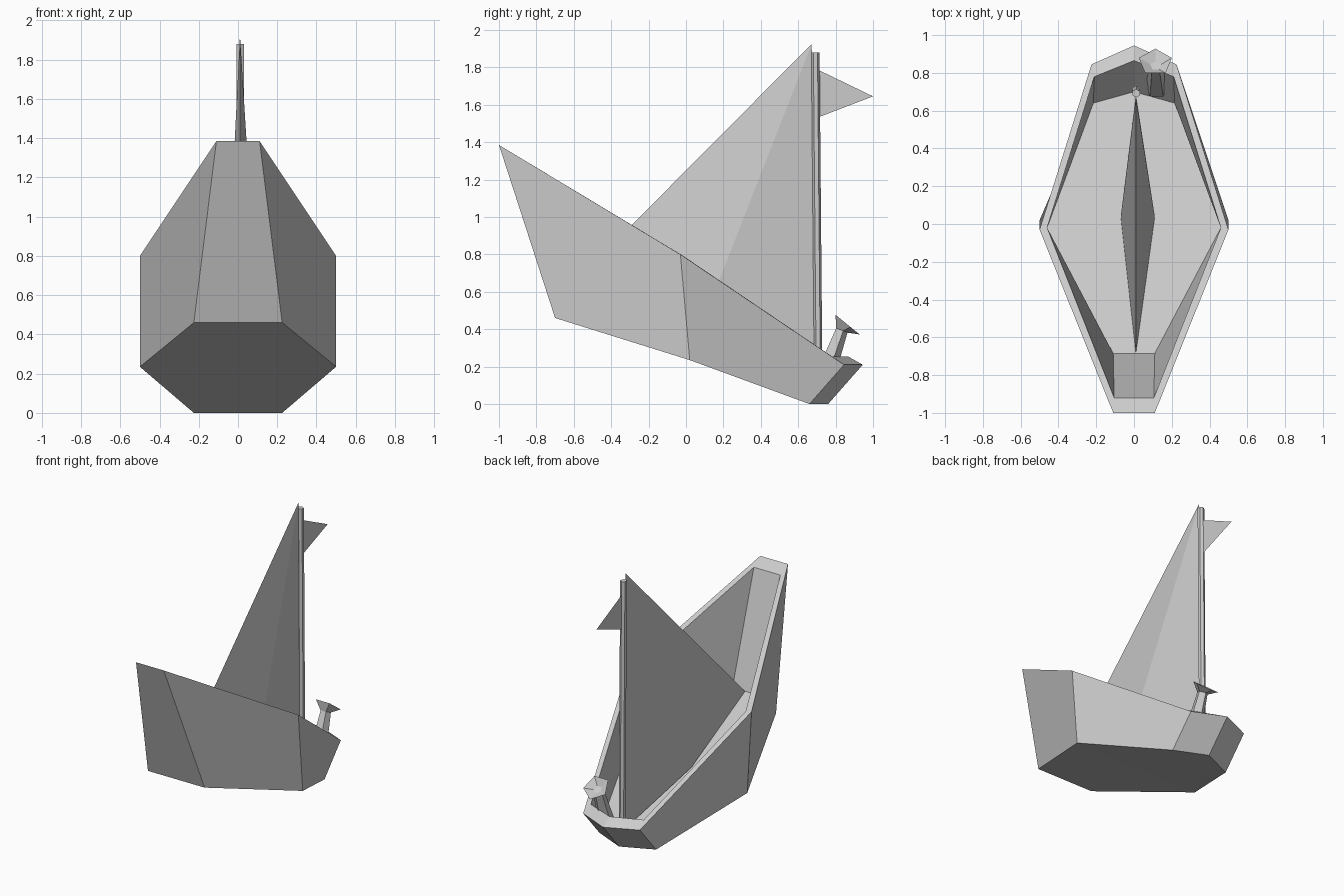
import bpy
from math import sin, cos, pi
from mathutils import Vector

if "Cube" in bpy.data.objects:
    bpy.data.objects.remove(bpy.data.objects["Cube"])


def make_object(name, verts, faces):
    mesh = bpy.data.meshes.new(name)
    mesh.from_pydata([tuple(v) for v in verts], [], faces)
    mesh.update()
    obj = bpy.data.objects.new(name, mesh)
    bpy.context.collection.objects.link(obj)
    return obj


def lofted(name, rings, caps):
    """Skin consecutive rings of equal size; caps are extra faces."""
    n = len(rings[0])
    verts = [v for ring in rings for v in ring]
    faces = [(r * n + i, r * n + (i + 1) % n, (r + 1) * n + (i + 1) % n, (r + 1) * n + i)
             for r in range(len(rings) - 1) for i in range(n)]
    return make_object(name, verts, faces + caps)


def mirrored_ring(stern, mid, bow, tip):
    """Half outline to a closed 7-point outline, counter-clockwise from above."""
    half = [stern, mid, bow]
    return half + [tip] + [(-x, y, z) for x, y, z in reversed(half)]


def circle(center, axis, radius, sides):
    axis = Vector(axis).normalized()
    u = Vector((1, 0, 0))
    v = axis.cross(u)
    return [Vector(center) + radius * (cos(a) * u + sin(a) * v)
            for a in (pi / 2 + 2 * pi * i / sides for i in range(sides))]


# Hull: outer keel, outer rim, inner rim, deck
hull_rings = [
    mirrored_ring((0.225, -0.70, 0.46), (0.50, 0.02, 0.235), (0.225, 0.66, 0.0), (0, 0.76, 0.0)),
    mirrored_ring((0.11, -1.0, 1.385), (0.50, -0.03, 0.80), (0.225, 0.845, 0.21), (0, 0.945, 0.21)),
    mirrored_ring((0.105, -0.92, 1.335), (0.46, -0.02, 0.795), (0.21, 0.78, 0.255), (0, 0.865, 0.255)),
    mirrored_ring((0.11, -0.685, 0.56), (0.46, -0.02, 0.32), (0.215, 0.64, 0.085), (0, 0.70, 0.085)),
]
hull_caps = [(0, 6, 5, 1), (1, 5, 4, 3, 2), (21, 22, 26, 27), (22, 23, 24, 25, 26)]
lofted("hull", hull_rings, hull_caps)

# Mast
up = (0, 0, 1)
lofted("mast", [circle((0.012, 0.708, 0.08), up, 0.022, 6),
                circle((0.012, 0.692, 1.88), up, 0.022, 6)],
       [tuple(range(5, -1, -1)), tuple(range(6, 12))])

# Sail: slim pyramid with a diamond foot lying on the deck
sail_foot = [(0.01, 0.69, 0.09), (-0.07, 0.04, 0.31), (0.01, -0.685, 0.56), (0.11, 0.04, 0.31)]
make_object("sail", sail_foot + [(0.01, 0.672, 1.925)],
            [(0, 1, 4), (1, 2, 4), (2, 3, 4), (3, 0, 4), (0, 3, 2, 1)])

# Pennant
make_object("pennant", [(0.012, 0.70, 1.79), (0.012, 0.70, 1.53), (0.012, 1.0, 1.645)], [(0, 1, 2)])

# Bow horn: leaning stem with a flared, hollow mouth
lean, mouth = (0, 0.12, 0.30), (0, 0.11, 0.135)
horn_rings = [
    circle((0.12, 0.72, 0.10), lean, 0.06, 5),
    circle((0.115, 0.83, 0.395), lean, 0.036, 5),
    circle((0.113, 0.857, 0.43), mouth, 0.092, 5),
    circle((0.115, 0.838, 0.408), mouth, 0.03, 5),
]
lofted("bow_horn", horn_rings, [(4, 3, 2, 1, 0), (15, 16, 17, 18, 19)])
